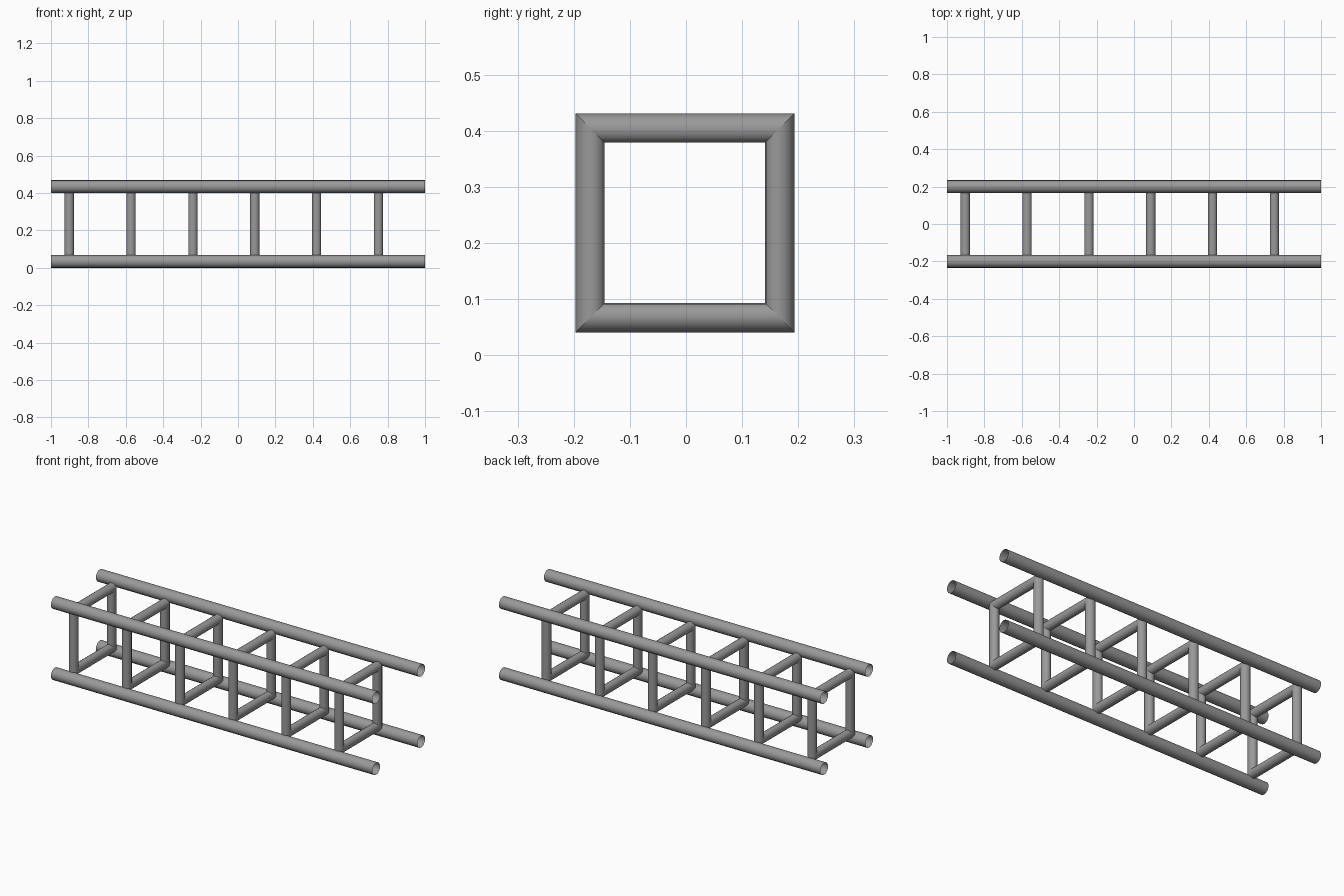
import bpy, bmesh
from math import pi, cos, sin, radians

if "Cube" in bpy.data.objects:
    bpy.data.objects.remove(bpy.data.objects["Cube"])

ZC = 0.234   # height of the truss axis
SIDES = 16

# Dark grey metal
metal = bpy.data.materials.new("dark_grey")
metal.diffuse_color = (0.32, 0.32, 0.32, 1)
metal.use_nodes = True
metal.node_tree.nodes["Principled BSDF"].inputs["Base Color"].default_value = metal.diffuse_color


def finish(obj):
    obj.data.materials.append(metal)
    bpy.ops.object.select_all(action='DESELECT')
    obj.select_set(True)
    bpy.context.view_layer.objects.active = obj
    bpy.ops.object.shade_smooth_by_angle(angle=radians(35), keep_sharp_edges=True)


# Four long open-ended chord tubes
for side, y in (("front", -0.2), ("back", 0.2)):
    for level, dz in (("lower", -0.2), ("upper", 0.2)):
        bpy.ops.mesh.primitive_cylinder_add(
            vertices=SIDES, radius=0.034, depth=2, end_fill_type='NOTHING',
            location=(0, y, ZC + dz), rotation=(0, pi / 2, 0))
        chord = bpy.context.object
        chord.name = f"{level}_{side}_chord"
        finish(chord)

# Square mitred brace frame: one ring of points at each corner
half, r_plane, r_x = 0.169, 0.026, 0.0245
bm = bmesh.new()
rings = []
for sy, sz in ((-1, -1), (1, -1), (1, 1), (-1, 1)):
    ring = []
    for i in range(SIDES):
        a = 2 * pi * i / SIDES
        d = half + r_plane * cos(a)
        ring.append(bm.verts.new((r_x * sin(a), sy * d, sz * d)))
    rings.append(ring)
for k in range(4):
    p, q = rings[k], rings[(k + 1) % 4]
    for i in range(SIDES):
        j = (i + 1) % SIDES
        bm.faces.new((p[i], q[i], q[j], p[j]))
# Crisp mitre joints
for ring in rings:
    for i in range(SIDES):
        bm.edges.get((ring[i], ring[(i + 1) % SIDES])).smooth = False
bmesh.ops.recalc_face_normals(bm, faces=bm.faces)
mesh = bpy.data.meshes.new("brace_frames")
bm.to_mesh(mesh)
bm.free()
frames = bpy.data.objects.new("brace_frames", mesh)
frames.location = (-0.902, -0.002, ZC + 0.002)
bpy.context.collection.objects.link(frames)
finish(frames)

# Repeat the frame along the truss
arr = frames.modifiers.new("repeat", 'ARRAY')
arr.count = 6
arr.use_relative_offset = False
arr.use_constant_offset = True
arr.constant_offset_displace = (0.3305, 0, 0)
